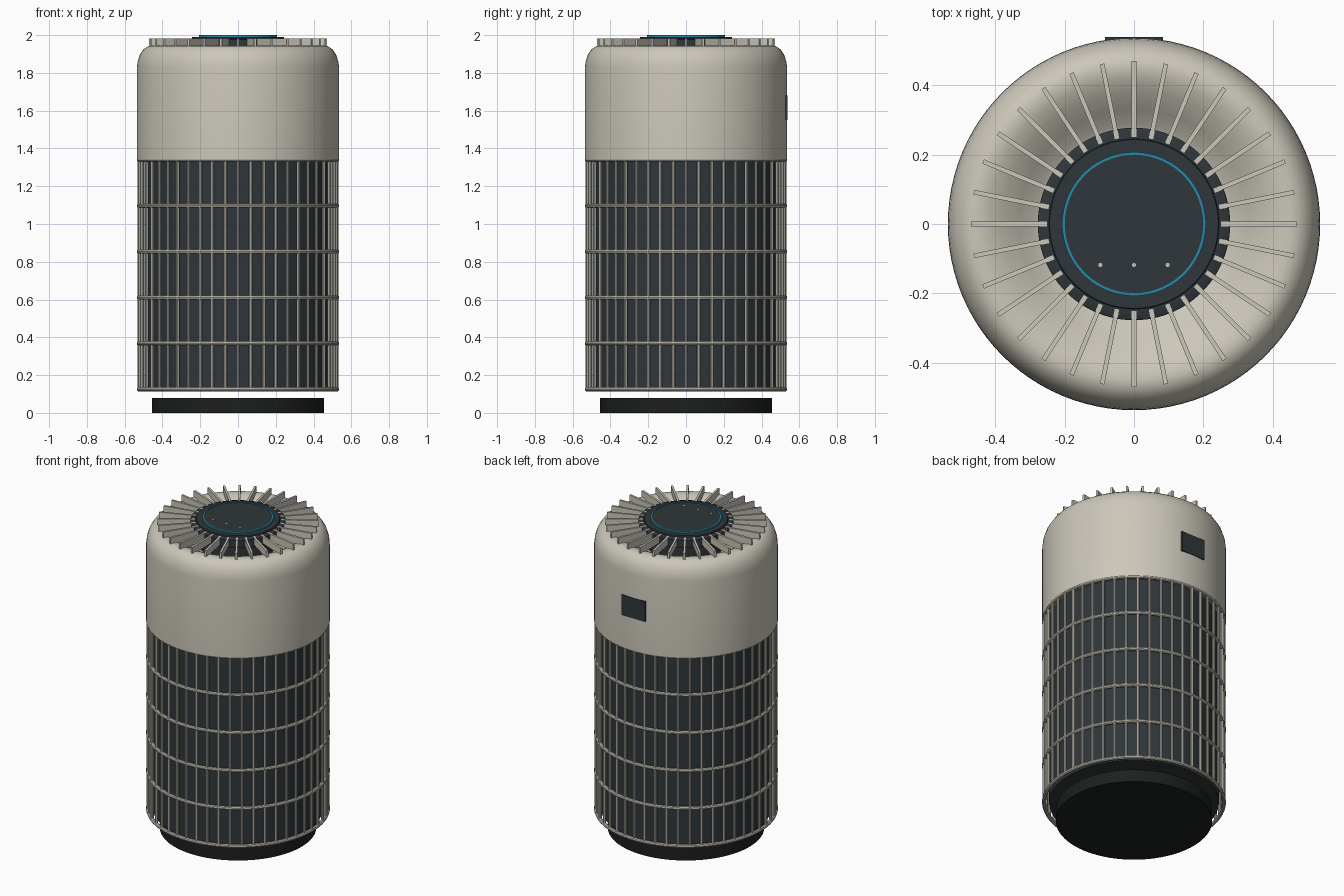
import bpy, bmesh, math
from mathutils import Matrix, Vector

if "Cube" in bpy.data.objects:
    bpy.data.objects.remove(bpy.data.objects["Cube"])


def mat(name, col):
    m = bpy.data.materials.new(name)
    m.diffuse_color = (*col, 1)
    m.use_nodes = True
    m.node_tree.nodes["Principled BSDF"].inputs["Base Color"].default_value = m.diffuse_color
    return m


CREAM = mat("warm_cream", (0.60, 0.57, 0.49))
DARK = mat("charcoal", (0.028, 0.037, 0.042))
BLACK = mat("black_rubber", (0.012, 0.014, 0.014))
CYAN = mat("cyan_light", (0.02, 0.25, 0.40))


def finish(name, bm, material, smooth=True):
    bmesh.ops.recalc_face_normals(bm, faces=bm.faces)
    me = bpy.data.meshes.new(name)
    bm.to_mesh(me)
    bm.free()
    ob = bpy.data.objects.new(name, me)
    bpy.context.collection.objects.link(ob)
    me.materials.append(material)
    if smooth:
        bpy.ops.object.select_all(action='DESELECT')
        ob.select_set(True)
        bpy.context.view_layer.objects.active = ob
        bpy.ops.object.shade_smooth_by_angle(angle=math.radians(35))
    return ob


def lathe(name, profile, material, closed=False, steps=96):
    """Spin an (r, z) profile around the z axis."""
    bm = bmesh.new()
    vs = [bm.verts.new((r, 0, z)) for r, z in profile]
    es = [bm.edges.new(p) for p in zip(vs, vs[1:])]
    if closed:
        es.append(bm.edges.new((vs[-1], vs[0])))
    bmesh.ops.spin(bm, geom=vs + es, cent=(0, 0, 0), axis=(0, 0, 1),
                   angle=2 * math.pi, steps=steps)
    bmesh.ops.remove_doubles(bm, verts=bm.verts, dist=1e-5)
    return finish(name, bm, material)


def hoop(name, radius, z, thick, material):
    pts = [(radius + thick * math.cos(a * math.pi / 5), z + thick * math.sin(a * math.pi / 5))
           for a in range(10)]
    return lathe(name, pts, material, closed=True)


def box(bm, size, centre, turn=0):
    m = (Matrix.Rotation(turn, 4, 'Z') @ Matrix.Translation(centre)
         @ Matrix.Diagonal((*size, 1)))
    bmesh.ops.create_cube(bm, size=1, matrix=m)


# Base foot
lathe("base_foot", [(0, 0), (0.456, 0), (0.456, 0.08), (0, 0.08)], BLACK)

# Filter drum inside the cage
lathe("filter_drum", [(0, 0.12), (0.495, 0.12), (0.495, 1.36), (0, 1.36)], DARK)

# Cage: hoops and vertical bars
for i in range(6):
    hoop(f"cage_hoop_{i + 1}", 0.524, 0.125 + i * 0.243, 0.012, CREAM)
bm = bmesh.new()
for i in range(48):
    a = i * math.tau / 48
    bmesh.ops.create_cone(bm, cap_ends=True, segments=8, radius1=0.009, radius2=0.009, depth=1.215,
                          matrix=Matrix.Translation((0.524 * math.cos(a), 0.524 * math.sin(a), 0.7325)))
finish("cage_bars", bm, CREAM)

# Upper shell with rounded shoulder and funnel-shaped outlet
lathe("upper_shell", [(0.49, 1.34), (0.535, 1.34), (0.535, 1.83), (0.531, 1.86), (0.52, 1.895),
                      (0.50, 1.925), (0.475, 1.942), (0.45, 1.946), (0.42, 1.94), (0.38, 1.92),
                      (0.33, 1.885), (0.29, 1.85), (0.24, 1.83), (0, 1.83)], CREAM)

# Radial outlet fins
bm = bmesh.new()
for i in range(32):
    box(bm, (0.22, 0.013, 0.045), (0.36, 0, 1.96), i * math.tau / 32)
finish("outlet_fins", bm, CREAM, smooth=False)

# Control dial, light ring and indicator dots
lathe("control_dial", [(0, 1.83), (0.235, 1.83), (0.235, 1.915), (0.277, 1.925), (0.277, 1.976),
                       (0.27, 1.98), (0.245, 1.981), (0.243, 1.99), (0, 1.99)], DARK)
lathe("display_disc", [(0, 1.988), (0.2, 1.988), (0.2, 1.997), (0, 1.997)], DARK)
lathe("light_ring", [(0.199, 1.988), (0.207, 1.988), (0.207, 2.0), (0.199, 2.0)], CYAN, closed=True)
bm = bmesh.new()
for x in (-0.097, 0, 0.097):
    bmesh.ops.create_cone(bm, cap_ends=True, segments=16, radius1=0.006, radius2=0.006, depth=0.004,
                          matrix=Matrix.Translation((x, -0.118, 1.998)))
finish("indicator_dots", bm, CREAM)

# Rear sensor cover
bm = bmesh.new()
box(bm, (0.168, 0.03, 0.13), (0, 0.523, 1.615))
finish("rear_sensor_cover", bm, DARK, smooth=False)
